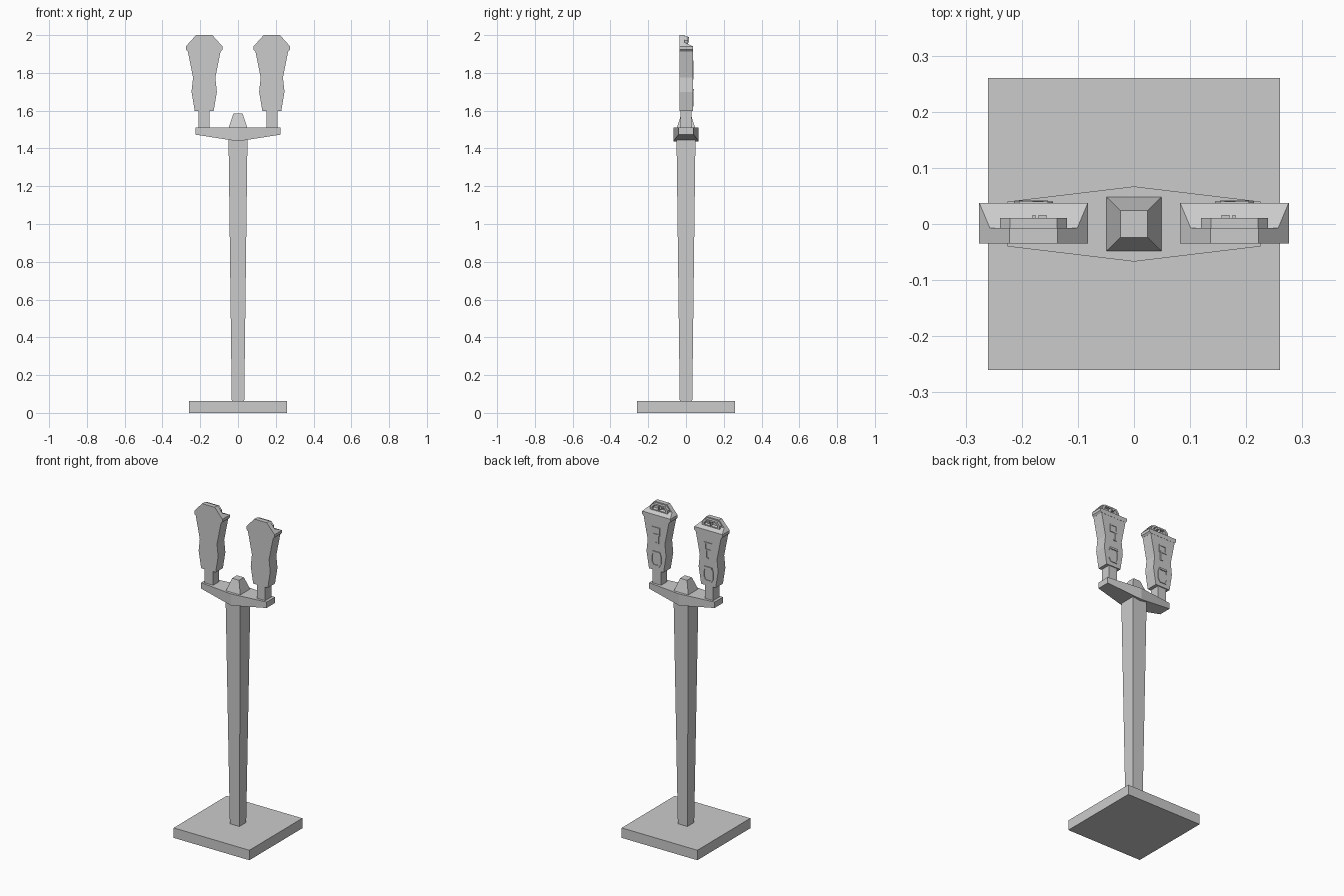
import bpy, bmesh

if "Cube" in bpy.data.objects:
    bpy.data.objects.remove(bpy.data.objects["Cube"])

CX = 0.179  # centre of the right-hand meter


def make(name, verts, faces, mirrored=False):
    me = bpy.data.meshes.new(name)
    me.from_pydata(verts, [], faces)
    bm = bmesh.new()
    bm.from_mesh(me)
    bmesh.ops.recalc_face_normals(bm, faces=bm.faces)
    bm.to_mesh(me)
    bm.free()
    ob = bpy.data.objects.new(name, me)
    bpy.context.collection.objects.link(ob)
    if mirrored:
        ob.modifiers.new("mirror", 'MIRROR').use_axis[0] = True
    return ob


def loft(name, rings, mirrored=False):
    """Skin between rings of equal point count and cap both ends."""
    n = len(rings[0])
    faces = [(r * n + i, r * n + (i + 1) % n, (r + 1) * n + (i + 1) % n, (r + 1) * n + i)
             for r in range(len(rings) - 1) for i in range(n)]
    last = (len(rings) - 1) * n
    faces += [tuple(range(n)), tuple(range(last, last + n))]
    return make(name, [v for ring in rings for v in ring], faces, mirrored)


def rect(hx, hy, z, x=0):
    return [(x - hx, -hy, z), (x + hx, -hy, z), (x + hx, hy, z), (x - hx, hy, z)]


def sym(half, y, x=CX):
    """Closed outline in the xz plane from (half width, z) pairs."""
    return [(x + h, y, z) for h, z in half] + [(x - h, y, z) for h, z in reversed(half)]


def plate(name, half, y0, y1, x=CX):
    return loft(name, [sym(half, y0, x), sym(half, y1, x)], True)


def frame(name, outer, inner, y0, y1):
    """Raised border between two outlines."""
    loops = [sym(o, y) for o, y in ((outer, y0), (outer, y1), (inner, y1), (inner, y0))]
    n = len(loops[0])
    faces = [(r * n + i, r * n + (i + 1) % n, (r + 1) % 4 * n + (i + 1) % n, (r + 1) % 4 * n + i)
             for r in range(4) for i in range(n)]
    return make(name, [v for l in loops for v in l], faces, True)


# Base, tapered post and pyramid cap
loft("base_plate", [rect(.26, .26, 0), rect(.26, .26, .062)])
loft("post", [rect(.033, .033, .062), rect(.05, .05, 1.445)])
loft("centre_cap", [rect(.05, .049, 1.508), rect(.024, .024, 1.585)])

# Cross arm: widest and deepest in the middle
loft("cross_arm", [[(x, -d, b), (x, d, b), (x, d, 1.51), (x, -d, 1.51)]
                   for x, d, b in ((-.225, .04, 1.473), (0, .067, 1.438), (.225, .04, 1.473))])

# Meter neck and waisted body
loft("meter_neck", [rect(.029, .03, 1.508, CX), rect(.029, .03, 1.605, CX)], True)
body = [(.05, 1.597), (.067, 1.70), (.059, 1.775), (.087, 1.915)]
plate("meter_body", body, -.035, .036)

# Head: front hood plus sloping rear shelf
rim = [(.087, 1.913), (.097, 1.923), (.097, 1.94)]
plate("meter_hood", rim + [(.043, 2.0)], -.035, -.007)
loft("meter_shelf", [sym(rim + [(.078, 1.961)], -.007), sym(rim + [(.0965, 1.9405)], .037)], True)

# Window frame with small dial pieces
frame("window_frame", [(.06, 1.948), (.06, 1.972), (.042, 1.993)],
      [(.046, 1.958), (.046, 1.967), (.034, 1.983)], -.007, .011)
plate("dial_block", [(.007, 1.972), (.007, 1.989)], -.007, .016, CX - .016)
plate("dial_needle", [(.0025, 1.96), (.0025, 1.987)], -.007, .016, CX - .001)

# Rear details: label frame, coin slot, coin door
frame("label_frame", [(.026, 1.815), (.026, 1.865)], [(.018, 1.823), (.018, 1.857)], .034, .040)
plate("coin_slot", [(.004, 1.765), (.004, 1.825)], .034, .041, CX - .014)
plate("coin_foot", [(.010, 1.765), (.010, 1.772)], .034, .041, CX - .008)
door = [(.022, 1.622), (.035, 1.645), (.035, 1.69), (.026, 1.715)]
frame("coin_door_frame", door, [(.016, 1.632), (.026, 1.65), (.026, 1.685), (.02, 1.703)], .034, .040)
plate("coin_door_lip", [(.026, 1.703), (.026, 1.715)], .034, .042)
